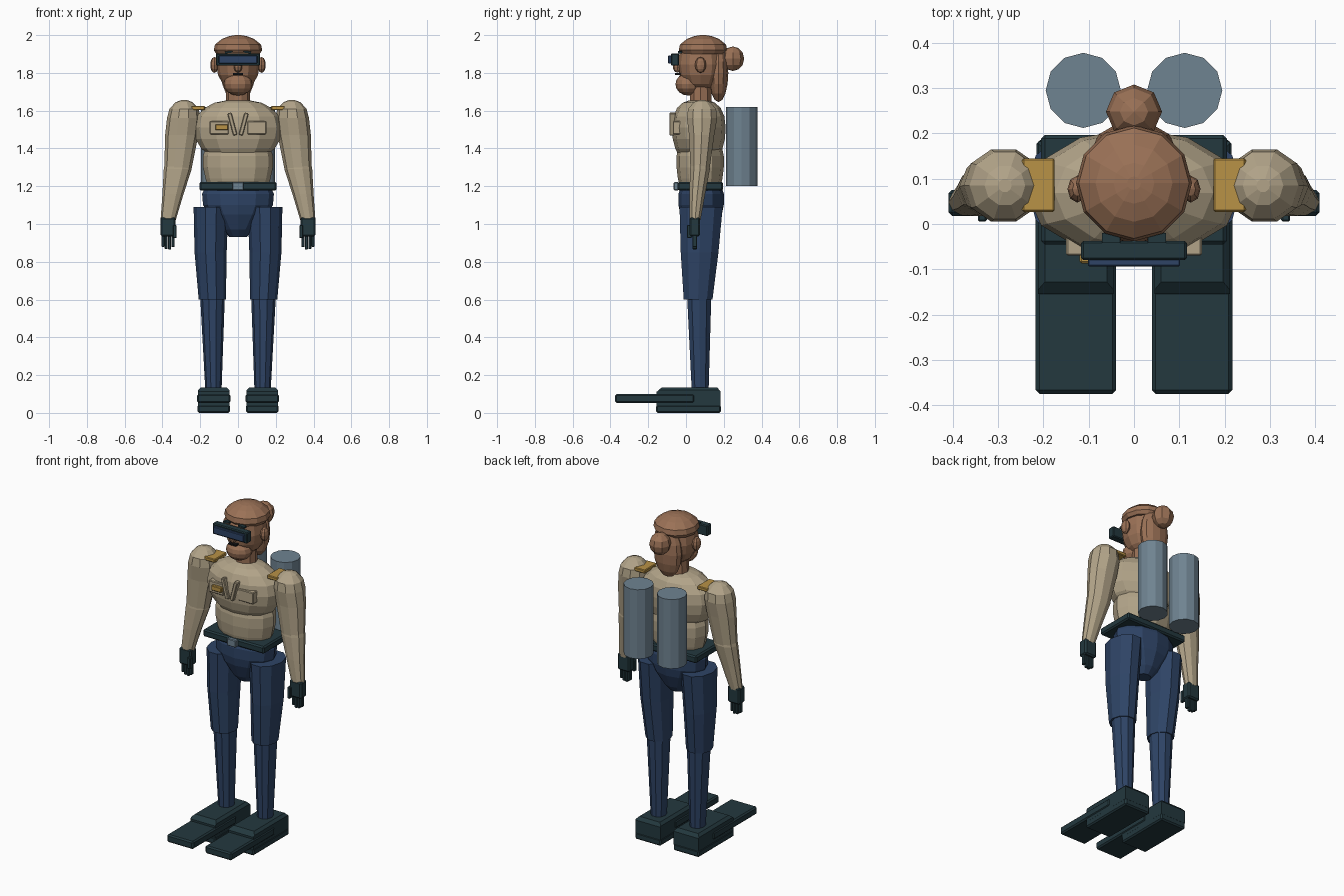
import bpy, bmesh, math
from mathutils import Matrix, Vector

if "Cube" in bpy.data.objects:
    bpy.data.objects.remove(bpy.data.objects["Cube"])


def material(name, srgb):
    m = bpy.data.materials.new(name)
    m.diffuse_color = [(c / 255 / 12.92 if c < 11 else ((c / 255 + 0.055) / 1.055) ** 2.4) for c in srgb] + [1]
    m.use_nodes = True
    m.node_tree.nodes["Principled BSDF"].inputs["Base Color"].default_value = m.diffuse_color
    return m


TAN = material("tan cloth", (178, 164, 137))
NAVY = material("navy cloth", (46, 68, 102))
DARK = material("dark rubber", (35, 56, 62))
SKIN = material("brown skin", (154, 113, 86))
GOLD = material("gold trim", (184, 146, 70))
STEEL = material("blue grey steel", (111, 131, 145))
BLACK = material("black", (22, 22, 24))


def finish(name, bm, mat):
    bmesh.ops.recalc_face_normals(bm, faces=bm.faces)
    me = bpy.data.meshes.new(name)
    bm.to_mesh(me)
    bm.free()
    me.materials.append(mat)
    ob = bpy.data.objects.new(name, me)
    bpy.context.collection.objects.link(ob)
    return ob


def loft(name, mat, rings, sides=12):
    """Stack of elliptical rings (x, y, z, rx, ry), capped at both ends."""
    bm = bmesh.new()
    loops = []
    for x, y, z, rx, ry in rings:
        loops.append([bm.verts.new((x + rx * math.cos(a), y + ry * math.sin(a), z))
                      for a in (math.tau * i / sides for i in range(sides))])
    for lo, hi in zip(loops, loops[1:]):
        for i in range(sides):
            j = (i + 1) % sides
            bm.faces.new((lo[i], lo[j], hi[j], hi[i]))
    bm.faces.new(loops[0])
    bm.faces.new(loops[-1])
    return finish(name, bm, mat)


def ball(name, mat, centre, radii, u=12, v=8):
    bm = bmesh.new()
    bmesh.ops.create_uvsphere(bm, u_segments=u, v_segments=v, radius=1)
    bmesh.ops.transform(bm, verts=bm.verts, matrix=Matrix.Translation(centre) @ Matrix.Diagonal((*radii, 1)))
    return finish(name, bm, mat)


def box(name, mat, x, y, z, bevel=0.0, tilt=0.0):
    """Box from (min, max) pairs, optionally tilted about the y axis."""
    bm = bmesh.new()
    bmesh.ops.create_cube(bm, size=1)
    bmesh.ops.scale(bm, vec=[b - a for a, b in (x, y, z)], verts=bm.verts)
    if bevel:
        bmesh.ops.bevel(bm, geom=bm.edges[:], offset=bevel, segments=1, affect='EDGES')
    centre = Vector([(a + b) / 2 for a, b in (x, y, z)])
    bmesh.ops.transform(bm, verts=bm.verts, matrix=Matrix.Translation(centre) @ Matrix.Rotation(tilt, 4, 'Y'))
    return finish(name, bm, mat)


def span(s, a, b):
    return tuple(sorted((s * a, s * b)))


# Torso
loft("abdomen", TAN, [(0, .075, z, rx, ry) for z, rx, ry in (
    (1.19, .155, .105), (1.24, .172, .118), (1.30, .185, .125), (1.36, .185, .125), (1.41, .17, .115))])
loft("chest", TAN, [(0, .068, z, rx, ry) for z, rx, ry in (
    (1.37, .16, .11), (1.40, .195, .125), (1.45, .225, .138), (1.51, .237, .142),
    (1.57, .222, .135), (1.615, .175, .115), (1.642, .125, .085), (1.655, .06, .05))])
loft("pelvis", NAVY, [(0, .08, z, rx, ry) for z, rx, ry in (
    (.93, .045, .04), (.97, .08, .075), (1.05, .15, .11), (1.10, .185, .12), (1.16, .19, .12), (1.19, .175, .11))])
box("belt", DARK, (-.205, .205), (-.045, .197), (1.178, 1.222), .008)
box("belt_buckle", STEEL, (-.03, .03), (-.065, -.04), (1.178, 1.222), .004)

# Chest details
for s, side in ((-1, "right"), (1, "left")):
    box(side + "_pocket", TAN, span(s, .05, .15), (-.07, -.02), (1.475, 1.545), .004)
    box(side + "_lapel", TAN, span(s, .019, .041), (-.088, -.055), (1.468, 1.59), .004, s * .26)
box("badge", GOLD, (-.12, -.052), (-.087, -.065), (1.497, 1.528), .004)

# Neck and head
loft("neck", SKIN, [(0, .078, 1.62, .065, .06), (0, .078, 1.76, .06, .058)], 10)
ball("head", SKIN, (0, .078, 1.845), (.115, .122, .145))
ball("jaw", SKIN, (0, .012, 1.74), (.076, .068, .06))
ball("nose", SKIN, (0, -.045, 1.83), (.022, .025, .028), 8, 6)
box("mouth", BLACK, (-.026, .026), (-.058, -.03), (1.79, 1.799))
loft("hair_cap", SKIN, [(0, .09, z, r, r) for z, r in (
    (1.90, .115), (1.92, .128), (1.95, .122), (1.98, .085), (1.995, .045), (2.0, .015))])
ball("hair_back", SKIN, (0, .172, 1.80), (.09, .052, .155))
ball("hair_bun", SKIN, (0, .248, 1.875), (.062, .06, .065), 8, 6)
box("visor", DARK, (-.117, .117), (-.08, -.037), (1.838, 1.903), .005)
box("visor_lens", NAVY, (-.102, .102), (-.094, -.075), (1.849, 1.892), .003)

for s, side in ((-1, "right"), (1, "left")):
    ball(side + "_ear", SKIN, (s * .125, .077, 1.842), (.022, .03, .042), 8, 6)
    box(side + "_brow", DARK, span(s, .03, .07), (-.042, -.02), (1.905, 1.915), 0, s * .1)
    box(side + "_epaulette", GOLD, span(s, .175, .247), (.027, .145), (1.603, 1.625), .004)

    # Sleeve: rounded shoulder, elbow, wrist
    loft(side + "_upper_arm", TAN, [(s * x, y, z, rx, ry) for x, y, z, rx, ry in (
        (.318, .074, 1.29, .072, .053), (.298, .083, 1.47, .088, .07), (.288, .085, 1.56, .088, .084),
        (.285, .085, 1.61, .078, .078), (.285, .085, 1.645, .045, .045), (.285, .085, 1.656, .015, .015))], 10)
    loft(side + "_forearm", TAN, [(s * x, y, z, rx, ry) for x, y, z, rx, ry in (
        (.37, .048, 1.02, .04, .03), (.344, .06, 1.16, .056, .044),
        (.319, .074, 1.29, .074, .055), (.316, .075, 1.33, .07, .05))], 10)

    # Gloved hand
    box(side + "_palm", DARK, span(s, .33, .41), (.018, .075), (.935, 1.035), .008)
    for i in range(4):
        x = .336 + i * .018
        drop = (.012, 0, .002, .014)[i]
        box(f"{side}_finger_{i + 1}", DARK, span(s, x, x + .016), (.035, .058), (.865 + drop, .945), .003)
    box(side + "_thumb", DARK, span(s, .325, .345), (.005, .03), (.925, .995), .004)

    # Trouser leg
    loft(side + "_thigh", NAVY, [(s * x, y, z, rx, ry) for x, y, z, rx, ry in (
        (.136, .064, .60, .072, .08), (.145, .072, .85, .085, .105), (.143, .08, 1.09, .092, .12))], 10)
    loft(side + "_shin", NAVY, [(s * x, y, z, rx, ry) for x, y, z, rx, ry in (
        (.13, .075, .12, .043, .047), (.135, .07, .61, .065, .067))], 10)

    # Boot with sole and swim fin
    box(side + "_sole", DARK, span(s, .042, .215), (-.158, .185), (0, .042), .008)
    bm = bmesh.new()
    outline = ((-.155, .035), (.182, .035), (.182, .115), (.165, .135), (-.128, .135), (-.155, .112))
    edges = [[bm.verts.new((s * x, y, z)) for y, z in outline] for x in (.045, .212)]
    bm.faces.new(edges[0])
    bm.faces.new(edges[1])
    for i in range(6):
        j = (i + 1) % 6
        bm.faces.new((edges[0][i], edges[0][j], edges[1][j], edges[1][i]))
    top = [e for e in bm.edges if all(v.co.z > .13 for v in e.verts) and abs(e.verts[0].co.x - e.verts[1].co.x) < .01]
    bmesh.ops.bevel(bm, geom=top, offset=.015, segments=1, affect='EDGES')
    finish(side + "_boot", bm, DARK)
    box(side + "_fin", DARK, span(s, .04, .217), (-.375, .045), (.053, .1), .008)

    # Air tank
    loft(side + "_tank", STEEL, [(s * .112, .295, z, .083, .083) for z in (1.2, 1.62)])
